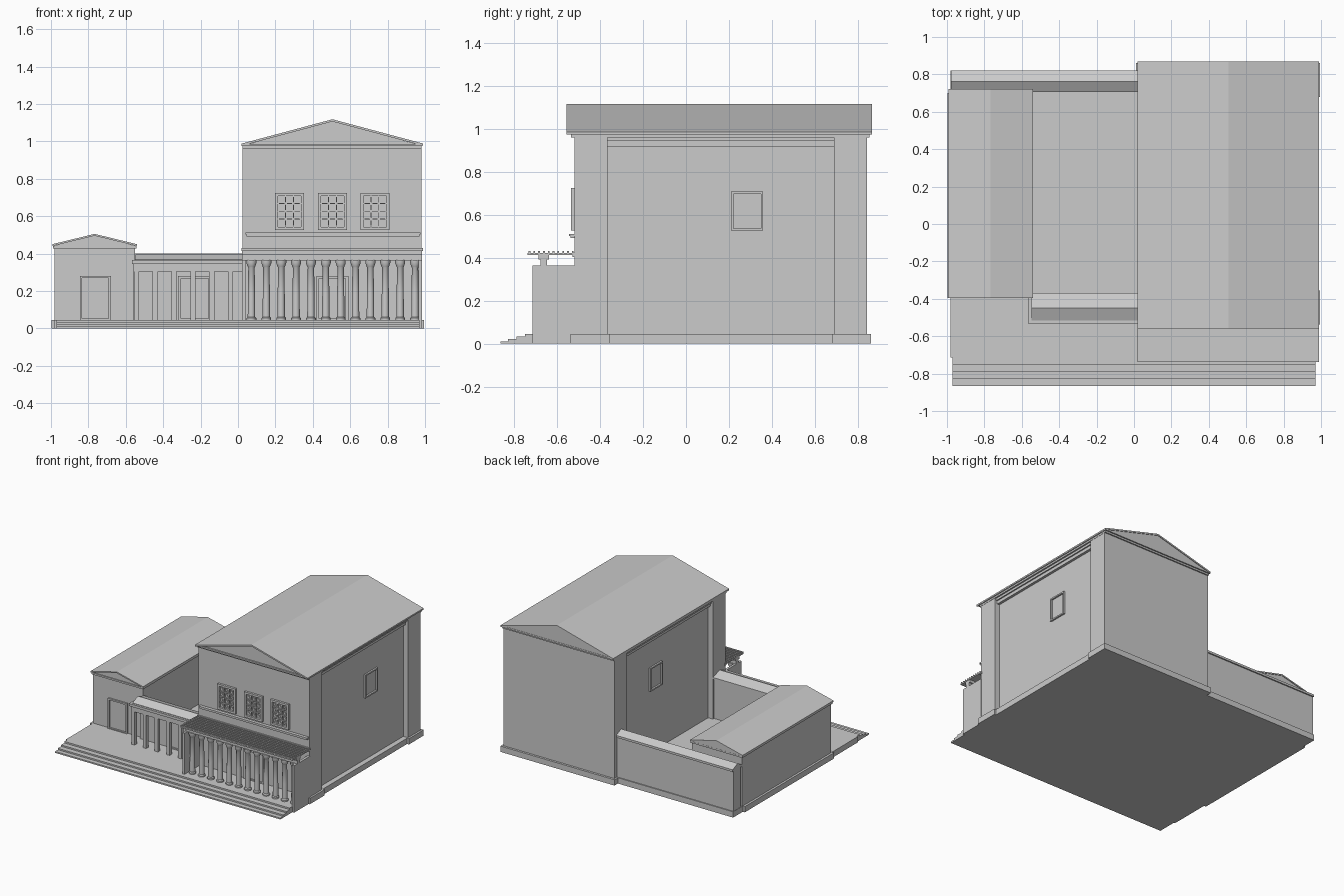
import bpy, bmesh, math

if "Cube" in bpy.data.objects:
    bpy.data.objects.remove(bpy.data.objects["Cube"])

stone = bpy.data.materials.new("pale grey stone")
stone.diffuse_color = (0.6, 0.6, 0.6, 1)
stone.use_nodes = True
stone.node_tree.nodes["Principled BSDF"].inputs["Base Color"].default_value = stone.diffuse_color


def finish(name, bm):
    bmesh.ops.recalc_face_normals(bm, faces=bm.faces)
    me = bpy.data.meshes.new(name)
    bm.to_mesh(me)
    bm.free()
    me.materials.append(stone)
    ob = bpy.data.objects.new(name, me)
    bpy.context.collection.objects.link(ob)
    return ob


def add_box(bm, x0, x1, y0, y1, z0, z1):
    vs = bmesh.ops.create_cube(bm, size=1)["verts"]
    for v in vs:
        v.co = ((x0 + x1) / 2 + v.co.x * (x1 - x0),
                (y0 + y1) / 2 + v.co.y * (y1 - y0),
                (z0 + z1) / 2 + v.co.z * (z1 - z0))


def boxes(name, *items):
    bm = bmesh.new()
    for b in items:
        add_box(bm, *b)
    return finish(name, bm)


def prism(name, pts, axis, a, b):
    """Extrude a profile: (x, z) along y, or (y, z) along x."""
    bm = bmesh.new()
    place = (lambda p, t: (t, p[0], p[1])) if axis == "x" else (lambda p, t: (p[0], t, p[1]))
    f = bm.faces.new([bm.verts.new(place(p, a)) for p in pts])
    new = bmesh.ops.extrude_face_region(bm, geom=[f])["geom"]
    d = place((0, 0), b - a)
    bmesh.ops.translate(bm, vec=d, verts=[g for g in new if isinstance(g, bmesh.types.BMVert)])
    return finish(name, bm)


def gable_roof(name, x0, x1, eave, ridge, y0, y1, t, inset):
    """Thin pitched covering over a slightly recessed pediment."""
    m = (x0 + x1) / 2
    prism(name + "_covering", [(x0, eave - t), (x0, eave), (m, ridge), (x1, eave),
                               (x1, eave - t), (m, ridge - t)], "y", y0, y1)
    prism(name + "_pediment", [(x0 + .005, eave - t), (m, ridge - t * .6), (x1 - .005, eave - t)],
          "y", y0 + inset, y1 - .005)


def frame(name, c0, c1, z0, z1, face, out, w, axis="x"):
    """Rectangular surround on a wall plane, running along the given axis."""
    lo, hi = min(face, face + out), max(face, face + out)
    bars = [(c0, c0 + w, z0, z1), (c1 - w, c1, z0, z1),
            (c0 + w, c1 - w, z1 - w, z1), (c0 + w, c1 - w, z0, z0 + w)]
    if axis == "x":
        return boxes(name, *[(a, b, lo, hi, c, d) for a, b, c, d in bars])
    return boxes(name, *[(lo, hi, a, b, c, d) for a, b, c, d in bars])


# Platform and front steps
boxes("platform", (-.98, .98, -.715, .82, 0, .045))
prism("front_steps", [(-.71, 0), (-.865, 0), (-.865, .011), (-.83, .011), (-.83, .022), (-.79, .022),
                      (-.79, .033), (-.75, .033), (-.75, .045), (-.71, .045)], "x", -.97, .97)

# Main hall: core, corner piers and plinths
boxes("hall_walls", (.065, .94, -.52, .845, 0, .97))
piers, plinths = [], [(.055, .95, -.5, .8, 0, .035)]
for x0, x1, px0, px1 in ((.025, .10, .012, .11), (.90, .98, .89, .995)):
    for y0, y1, py0, py1 in ((-.52, -.365, -.538, -.355), (.69, .845, .68, .862)):
        piers.append((x0, x1, y0, y1, 0, .965))
        plinths.append((px0, px1, py0, py1, 0, .045))
plinths.append((.012, .995, .8, .862, 0, .045))
boxes("hall_corner_piers", *piers)
boxes("hall_plinths", *plinths)
boxes("hall_architrave", (.045, .96, -.51, .835, .92, .945), (.035, .97, -.515, .84, .945, .965))
boxes("hall_cornice", (.025, .982, -.535, .855, .962, .975), (.02, .987, -.55, .865, .975, .987))
gable_roof("hall_roof", .02, .99, .988, 1.118, -.558, .868, .012, .02)

# Hall front bands
boxes("hall_front_bands", (.022, .985, -.53, -.51, .405, .425),
      (.045, .97, -.538, -.51, .492, .502), (.04, .975, -.545, -.51, .502, .512))

# Latticed front windows
for i, cx in enumerate((.275, .505, .732)):
    x0, x1, z0, z1 = cx - .078, cx + .078, .527, .725
    frame(f"front_window_frame_{i}", x0, x1, z0, z1, -.515, -.022, .016)
    bm = bmesh.new()
    gx0, gx1, gz0, gz1 = x0 + .016, x1 - .016, z0 + .016, z1 - .016
    nx, nz, h = 3, 4, .0025
    for k in range(1, nx):
        x = gx0 + (gx1 - gx0) * k / nx
        add_box(bm, x - h, x + h, -.53, -.515, gz0, gz1)
    for k in range(1, nz):
        z = gz0 + (gz1 - gz0) * k / nz
        add_box(bm, gx0, gx1, -.53, -.515, z - h, z + h)
    cw, ch = (gx1 - gx0) / nx, (gz1 - gz0) / nz
    for a in range(nx):
        for b in range(nz):
            for s in (1, -1):
                ang = s * math.atan2(ch, cw)
                vs = bmesh.ops.create_cube(bm, size=1)["verts"]
                for v in vs:
                    u, w = v.co.x * math.hypot(cw, ch), v.co.z * .004
                    v.co = (gx0 + (a + .5) * cw + u * math.cos(ang) - w * math.sin(ang),
                            -.522 + v.co.y * .01,
                            gz0 + (b + .5) * ch + u * math.sin(ang) + w * math.cos(ang))
    finish(f"front_window_lattice_{i}", bm)

# Side windows and hall door
frame("right_window_frame", .21, .36, .527, .71, .935, .018, .011, "y")
frame("left_window_frame", .21, .36, .527, .71, .07, -.018, .011, "y")
frame("hall_door_frame", .42, .59, .04, .28, -.515, -.015, .014)

# Colonnade porch: end walls, beam and ribbed roof
boxes("porch_end_walls", (.022, .04, -.715, -.515, 0, .365), (.965, .985, -.715, -.515, 0, .365))
boxes("porch_beam", (.022, .985, -.678, -.648, .362, .392), (.022, .985, -.688, -.638, .392, .415))
boxes("porch_roof", (.02, .988, -.738, -.515, .413, .423))
boxes("porch_roof_ribs", *[(.02, .988, -.734 + .0225 * k, -.726 + .0225 * k, .423, .431)
                           for k in range(10)])

# Round columns with flared capitals, turned from one profile
prof = [(.026, .045), (.026, .055), (.02, .062), (.019, .18), (.017, .325),
        (.02, .33), (.027, .35), (.027, .365)]
bm = bmesh.new()
N = 12
for k in range(12):
    cx = .072 + .0795 * k
    rings = [[bm.verts.new((cx + r * math.cos(2 * math.pi * j / N),
                            -.663 + r * math.sin(2 * math.pi * j / N), z)) for j in range(N)]
             for r, z in prof]
    for lo, hi in zip(rings, rings[1:]):
        for j in range(N):
            bm.faces.new((lo[j], lo[(j + 1) % N], hi[(j + 1) % N], hi[j]))
    bm.faces.new(rings[0][::-1])
    bm.faces.new(rings[-1])
columns = finish("porch_columns", bm)
bpy.context.view_layer.objects.active = columns
columns.select_set(True)
bpy.ops.object.shade_smooth_by_angle(angle=math.radians(35))

# Left wing with door
boxes("wing_walls", (-.98, -.55, -.383, .71, 0, .437))
boxes("wing_plinth", (-.997, -.545, -.395, .7, 0, .045))
boxes("wing_cornice", (-.988, -.543, -.392, .718, .427, .44))
gable_roof("wing_roof", -.993, -.54, .45, .505, -.396, .722, .01, .012)
frame("wing_door_frame", -.845, -.68, .04, .28, -.378, -.018, .012)

# Rear courtyard wall with pitched coping
boxes("rear_wall", (-.978, .03, .725, .812, 0, .37))
prism("rear_wall_coping", [(.705, .355), (.705, .367), (.762, .4), (.822, .372), (.822, .355)],
      "x", -.978, .03)

# Front gallery between wing and hall
boxes("gallery_rear_wall", (-.56, .03, -.405, -.38, 0, .36))
frame("gallery_door_frame", -.32, -.145, .04, .28, -.4, -.015, .014)
boxes("gallery_lintel", (-.558, .022, -.52, -.485, .305, .345), (-.558, -.53, -.5, -.39, .305, .345))
boxes("gallery_cornice", (-.567, .022, -.532, -.375, .345, .365))
prism("gallery_roof", [(-.515, .36), (-.515, .368), (-.45, .396), (-.368, .368), (-.368, .355)],
      "x", -.548, .03)
boxes("gallery_pillars", *[(x - .014, x + .014, -.517, -.489, .04, .31)
                           for x in (-.543, -.443, -.342, -.241, -.14, -.04)])
